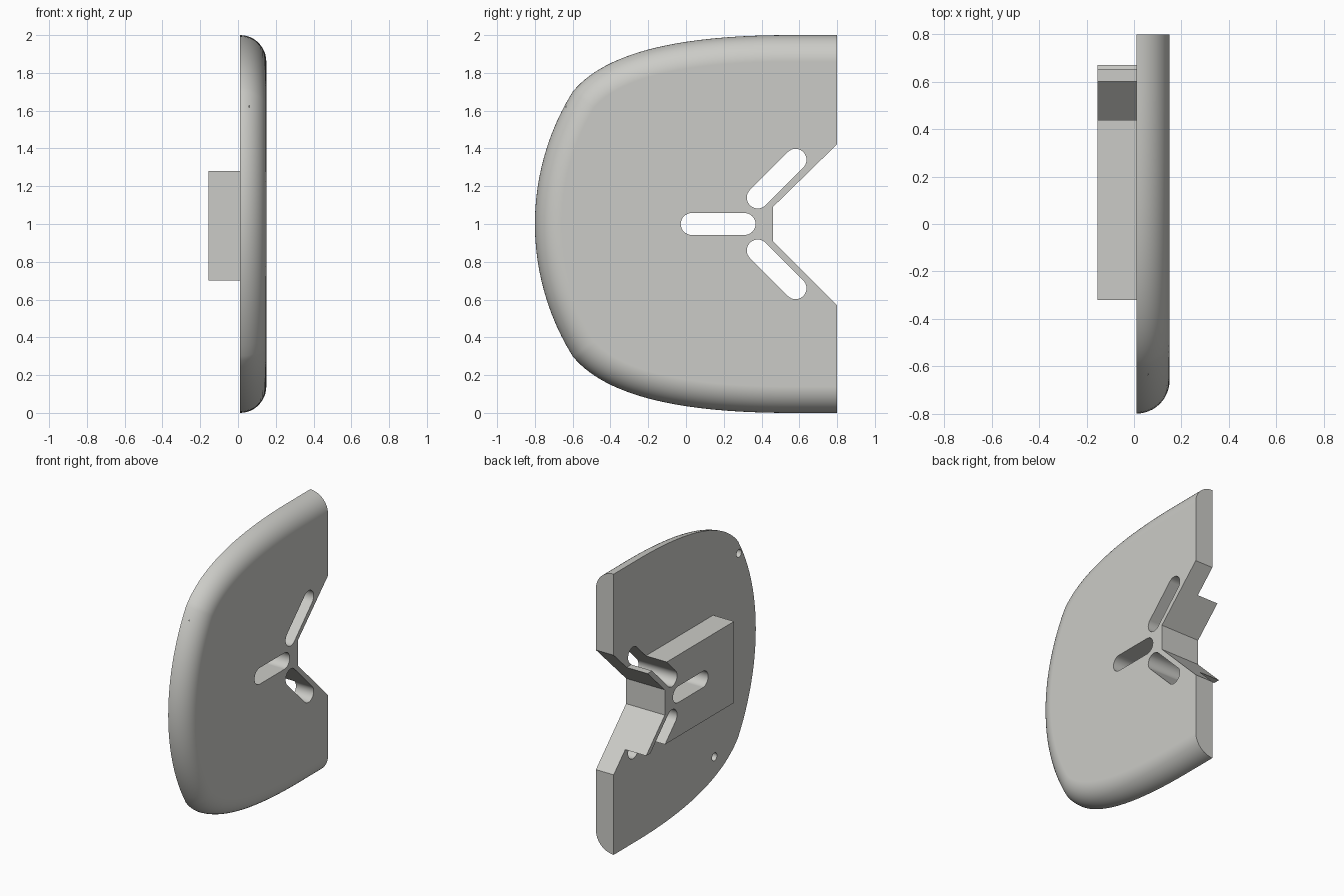
import bpy, bmesh, math
from mathutils import Vector

if "Cube" in bpy.data.objects:
    bpy.data.objects.remove(bpy.data.objects["Cube"])

X0, X1, R = 0.01, 0.15, 0.14     # plate back face, plate outer face, edge radius

grey = bpy.data.materials.new("warm_grey")
grey.diffuse_color = (0.60, 0.60, 0.57, 1)
grey.use_nodes = True
grey.node_tree.nodes["Principled BSDF"].inputs["Base Color"].default_value = grey.diffuse_color


def loft(name, rings):
    """Closed solid through a list of equal-length rings of 3D points."""
    bm = bmesh.new()
    vs = [[bm.verts.new(p) for p in ring] for ring in rings]
    n = len(vs[0])
    for a, b in zip(vs, vs[1:]):
        for i in range(n):
            j = (i + 1) % n
            bm.faces.new((a[i], a[j], b[j], b[i]))
    bm.faces.new(vs[0])
    bm.faces.new(vs[-1])
    bmesh.ops.recalc_face_normals(bm, faces=bm.faces)
    me = bpy.data.meshes.new(name)
    bm.to_mesh(me)
    bm.free()
    ob = bpy.data.objects.new(name, me)
    bpy.context.collection.objects.link(ob)
    me.materials.append(grey)
    return ob


def prism(name, pts, xa, xb):
    return loft(name, [[(x, y, z) for y, z in pts] for x in (xa, xb)])


def slot(a, b, r, seg=16):
    """Outline of a round-ended slot from a to b."""
    t = math.atan2(b[1] - a[1], b[0] - a[0])
    pts = []
    for c, start in ((b, t - math.pi / 2), (a, t + math.pi / 2)):
        for i in range(seg + 1):
            w = start + math.pi * i / seg
            pts.append((c[0] + r * math.cos(w), c[1] + r * math.sin(w)))
    return pts


def boolean(target, tool, op):
    m = target.modifiers.new(op.lower(), 'BOOLEAN')
    m.operation, m.solver, m.object = op, 'EXACT', tool
    bpy.context.view_layer.objects.active = target
    bpy.ops.object.modifier_apply(modifier=m.name)
    bpy.data.objects.remove(tool)


# Half outline: straight top edge, sweeping shoulder, bowed front edge
P = [Vector(p) for p in ((0.55, 2.0), (0.0, 2.0), (-0.42, 1.92), (-0.60, 1.70))]
upper = [Vector((0.8, 2.0))]
for i in range(29):
    t = i / 28
    upper.append((1-t)**3 * P[0] + 3*t*(1-t)**2 * P[1] + 3*t*t*(1-t) * P[2] + t**3 * P[3])
bow, half = 1.325, math.asin(0.70 / 1.325)
for i in range(1, 13):
    w = half * (1 - i / 12)
    upper.append(Vector((-0.8 + bow * (1 - math.cos(w)), 1 + bow * math.sin(w))))
outline = upper + [Vector((p.x, 2 - p.y)) for p in reversed(upper[:-1])]

# Inward mitre direction at each outline point
inward = []
for i, p in enumerate(outline):
    d1 = (p - outline[i-1]).normalized() if i else None
    d2 = (outline[i+1] - p).normalized() if i < len(outline) - 1 else None
    d1, d2 = d1 or d2, d2 or d1
    d = (d1 + d2).normalized()
    inward.append(Vector((-d.y, d.x)) / d.dot(d1))

# Plate with a rounded outer edge
rings = []
for k in range(13):
    w = math.pi / 2 * k / 12
    inset, x = R * (1 - math.cos(w)), X0 + (X1 - X0) * math.sin(w)
    rings.append([(x, *(p + n * inset)) for p, n in zip(outline, inward)])
plate = loft("shield_plate", rings)

# Mounting block on the back face
block = prism("mounting_block", [(-0.32, 0.70), (0.72, 0.70), (0.72, 1.28), (-0.32, 1.28)], -0.155, 0.06)
boolean(plate, block, 'UNION')

# V notch in the rear edge
notch = [(0.46, 0.91), (0.90, 0.47), (0.90, 1.52), (0.46, 1.09)]
boolean(plate, prism("notch_cutter", notch, -0.4, 0.4), 'DIFFERENCE')

# Three adjustment slots
for a, b in (((0.03, 1.0), (0.31, 1.0)),
             ((0.38, 1.14), (0.58, 1.34)),
             ((0.38, 0.86), (0.58, 0.66))):
    boolean(plate, prism("slot_cutter", slot(a, b, 0.058), -0.4, 0.4), 'DIFFERENCE')

# Two small blind holes in the back face
for y, z in ((-0.61, 1.61), (-0.335, 0.265)):
    ring = [(y + 0.028 * math.cos(i * math.pi / 10), z + 0.028 * math.sin(i * math.pi / 10))
            for i in range(20)]
    boolean(plate, prism("hole_cutter", ring, -0.1, 0.06), 'DIFFERENCE')

# Smooth fillet and slot ends, keep real edges sharp
bpy.ops.object.select_all(action='DESELECT')
plate.select_set(True)
bpy.context.view_layer.objects.active = plate
bpy.ops.object.shade_smooth_by_angle(angle=math.radians(30))
wn = plate.modifiers.new("weighted_normals", 'WEIGHTED_NORMAL')
wn.keep_sharp = True
